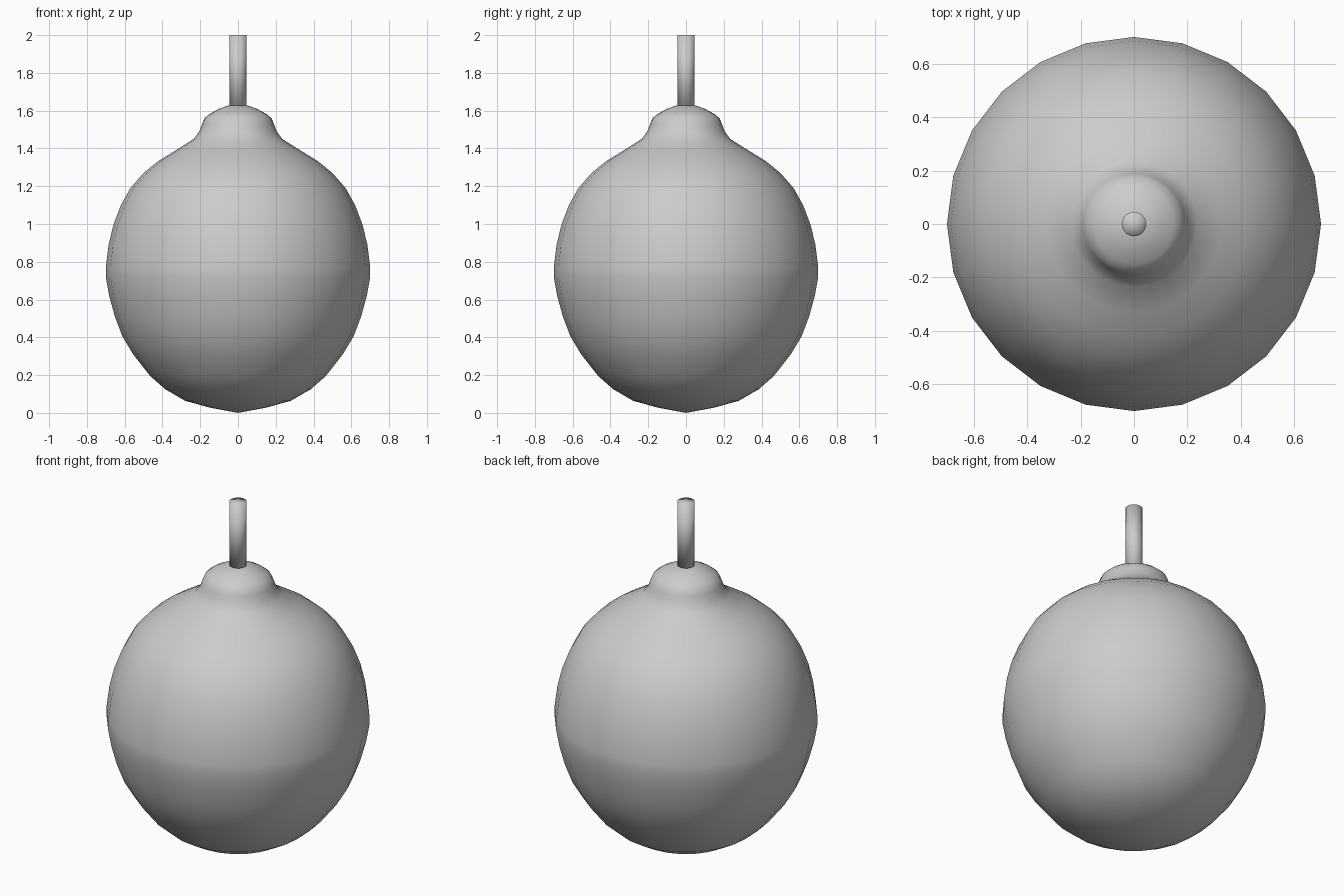
import bpy, bmesh, math

if "Cube" in bpy.data.objects:
    bpy.data.objects.remove(bpy.data.objects["Cube"])

SIDES = 24

def lathe(name, profile):
    """Spin an (r, z) profile about z; points with r = 0 become poles."""
    bm = bmesh.new()
    rings = []
    for r, z in profile:
        if r == 0:
            rings.append([bm.verts.new((0, 0, z))] * SIDES)
        else:
            rings.append([bm.verts.new((r * math.cos(math.tau * i / SIDES),
                                        r * math.sin(math.tau * i / SIDES), z))
                          for i in range(SIDES)])
    for a, b in zip(rings, rings[1:]):
        for i in range(SIDES):
            j = (i + 1) % SIDES
            bm.faces.new(list(dict.fromkeys((a[i], a[j], b[j], b[i]))))
    bmesh.ops.recalc_face_normals(bm, faces=bm.faces)
    mesh = bpy.data.meshes.new(name)
    bm.to_mesh(mesh)
    bm.free()
    mesh.shade_smooth()
    obj = bpy.data.objects.new(name, mesh)
    bpy.context.collection.objects.link(obj)
    return obj

# round body with a rounded collar on top
lathe("body", [
    (0, 0), (0.15, 0.028), (0.28, 0.064), (0.385, 0.125), (0.465, 0.195),
    (0.555, 0.31), (0.612, 0.405), (0.652, 0.51), (0.682, 0.62),
    (0.70, 0.72), (0.70, 0.77), (0.685, 0.89), (0.66, 0.995), (0.62, 1.10),
    (0.57, 1.19), (0.50, 1.27), (0.42, 1.335), (0.33, 1.39), (0.235, 1.45),
    (0.205, 1.49), (0.19, 1.53), (0.178, 1.56), (0.15, 1.583),
    (0.10, 1.61), (0.05, 1.628), (0, 1.63)])

# thin stem
lathe("stem", [(0, 1.60), (0.046, 1.60), (0.046, 2.0), (0, 2.0)])
